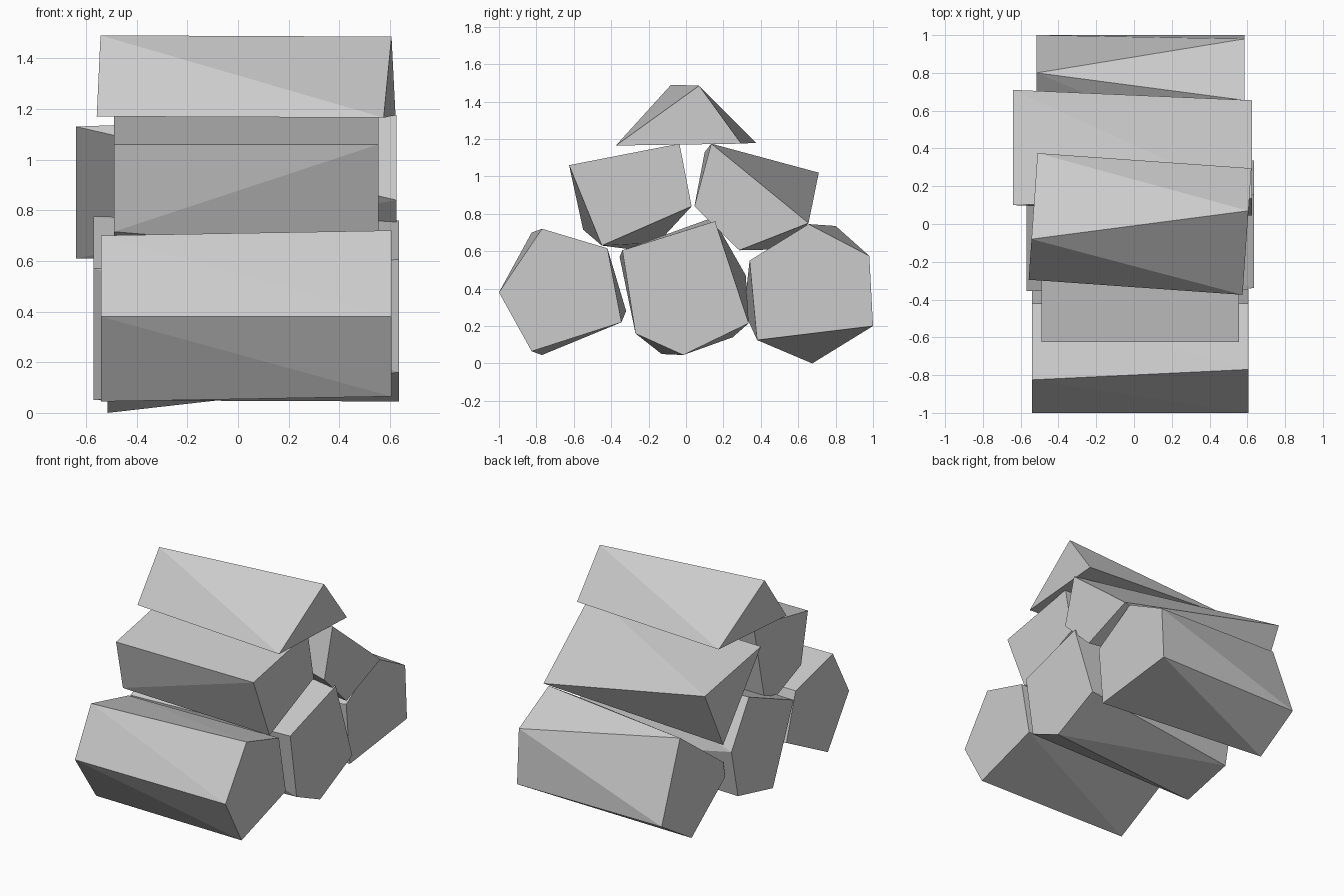
import bpy
import bmesh

default_cube = bpy.data.objects.get("Cube")
if default_cube:
    bpy.data.objects.remove(default_cube, do_unlink=True)

# One pale grey for the whole pile
grey = bpy.data.materials.new("pale_grey")
grey.use_nodes = True
colour = (.6, .6, .6, 1)
grey.diffuse_color = colour
grey.node_tree.nodes["Principled BSDF"].inputs["Base Color"].default_value = colour


def add_block(name, right_x, left_x, right_profile, left_profile, skew=0):
    """Hull a rough block between two (y, z) end profiles lying along x."""
    bm = bmesh.new()
    for end_x, profile in ((right_x, right_profile), (left_x, left_profile)):
        for y, z in profile:
            bm.verts.new((end_x + skew * y, y, z))
    hull = bmesh.ops.convex_hull(bm, input=bm.verts[:])
    unused = {v for v in hull["geom_interior"] + hull["geom_unused"]
              if isinstance(v, bmesh.types.BMVert) and not v.link_faces}
    bmesh.ops.delete(bm, geom=list(unused), context='VERTS')
    # Merge the coplanar triangles of the end caps
    bmesh.ops.dissolve_limit(bm, angle_limit=.005, verts=bm.verts[:], edges=bm.edges[:])
    bmesh.ops.recalc_face_normals(bm, faces=bm.faces[:])
    mesh = bpy.data.meshes.new(name)
    bm.to_mesh(mesh)
    bm.free()
    mesh.materials.append(grey)
    block = bpy.data.objects.new(name, mesh)
    bpy.context.scene.collection.objects.link(block)
    return block


# Bottom row: three five-sided blocks
add_block("bottom_front_block", -.54, .605,
          [(-1, .38), (-.825, .7), (-.42, .6), (-.32, .28), (-.77, .045)],
          [(-1, .38), (-.77, .72), (-.42, .615), (-.345, .22), (-.825, .065)])
add_block("bottom_middle_block", -.57, .635,
          [(-.355, .57), (.13, .775), (.32, .47), (.25, .14), (-.13, .05)],
          [(-.34, .605), (.155, .76), (.335, .215), (-.015, .045), (-.27, .16)])
add_block("bottom_back_block", -.515, .585,
          [(.33, .39), (.8, .735), (1, .2), (.675, 0), (.31, .28)],
          [(.34, .55), (.655, .745), (.98, .575), (1, .2), (.38, .125)])

# Middle row: two blocks resting in the gaps
add_block("middle_front_block", -.49, .555,
          [(-.625, 1.06), (-.035, 1.175), (-.15, .645), (-.295, .61), (-.55, .715)],
          [(-.625, 1.06), (-.035, 1.175), (.03, .84), (-.45, .63)])
add_block("middle_back_block", -.64, .625,
          [(.1, 1.13), (.71, 1.02), (.51, .61)],
          [(.045, .84), (.135, 1.175), (.655, .75), (.285, .605)])

# Top: a ridged wedge with slightly slanted ends
add_block("top_wedge_block", -.537, .601,
          [(-.295, 1.17), (-.08, 1.49), (.375, 1.18)],
          [(-.375, 1.165), (.07, 1.485), (.295, 1.175)], skew=.07)
